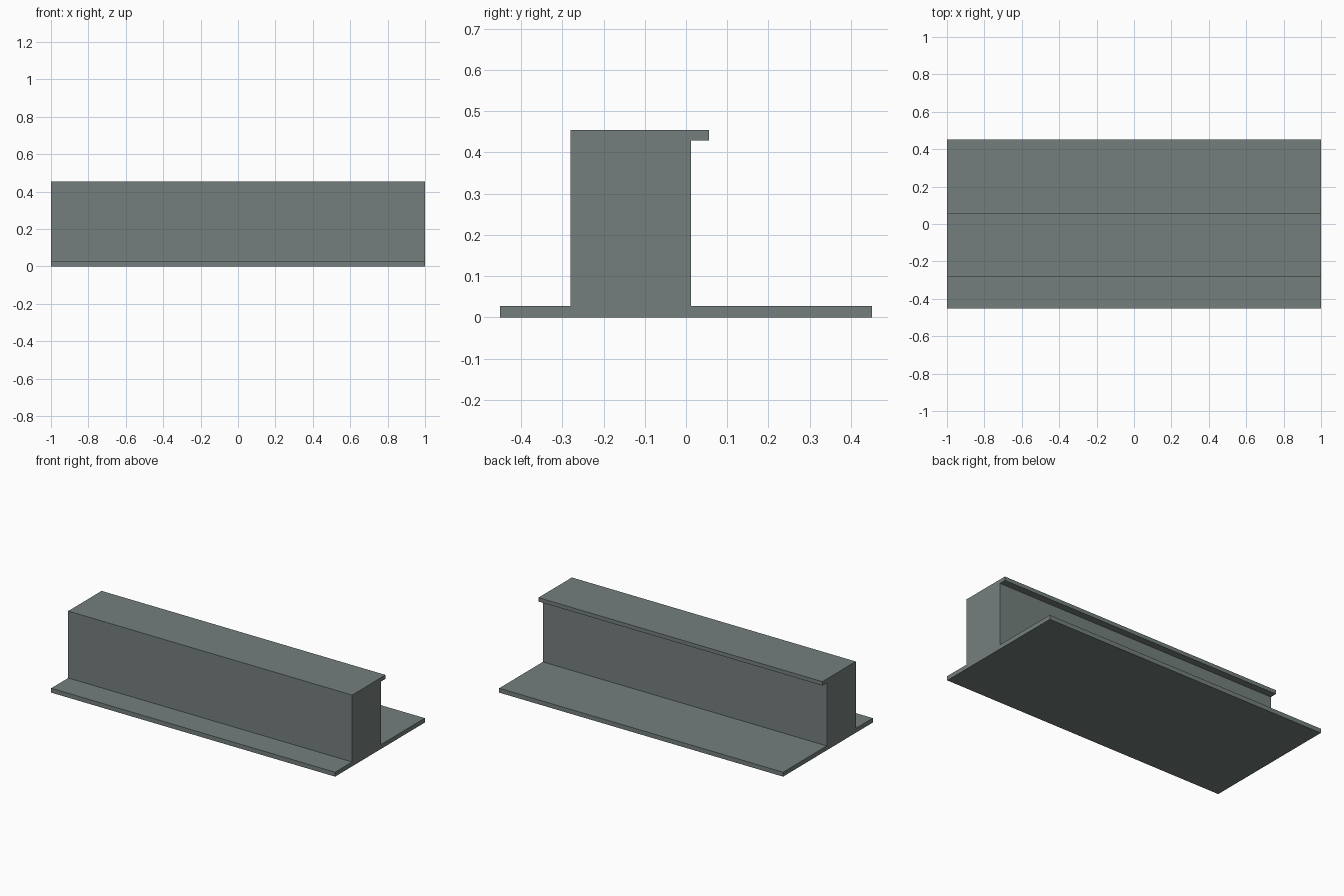
import bpy
import bmesh

if "Cube" in bpy.data.objects:
    bpy.data.objects.remove(bpy.data.objects["Cube"])

# Single grey-green colour
grey = bpy.data.materials.new("grey green")
grey.diffuse_color = (0.175, 0.213, 0.207, 1.0)
grey.use_nodes = True
grey.node_tree.nodes["Principled BSDF"].inputs["Base Color"].default_value = grey.diffuse_color

# Cross-section (y, z): wide base plate, tall block, lip at the top back edge
profile = [
    (-0.451, 0.0), (0.451, 0.0), (0.451, 0.028), (0.012, 0.028),
    (0.012, 0.429), (0.056, 0.429), (0.056, 0.454), (-0.280, 0.454),
    (-0.280, 0.028), (-0.451, 0.028),
]


def extrude_along_x(name, points, length, material):
    bm = bmesh.new()
    face = bm.faces.new([bm.verts.new((-length / 2, y, z)) for y, z in points])
    result = bmesh.ops.extrude_face_region(bm, geom=[face], use_keep_orig=True)
    moved = [v for v in result["geom"] if isinstance(v, bmesh.types.BMVert)]
    bmesh.ops.translate(bm, verts=moved, vec=(length, 0, 0))
    bmesh.ops.recalc_face_normals(bm, faces=bm.faces)
    mesh = bpy.data.meshes.new(name)
    bm.to_mesh(mesh)
    bm.free()
    mesh.materials.append(material)
    obj = bpy.data.objects.new(name, mesh)
    bpy.context.collection.objects.link(obj)
    return obj


# Ledge running the full length
extrude_along_x("ledge_with_base", profile, 2.0, grey)
